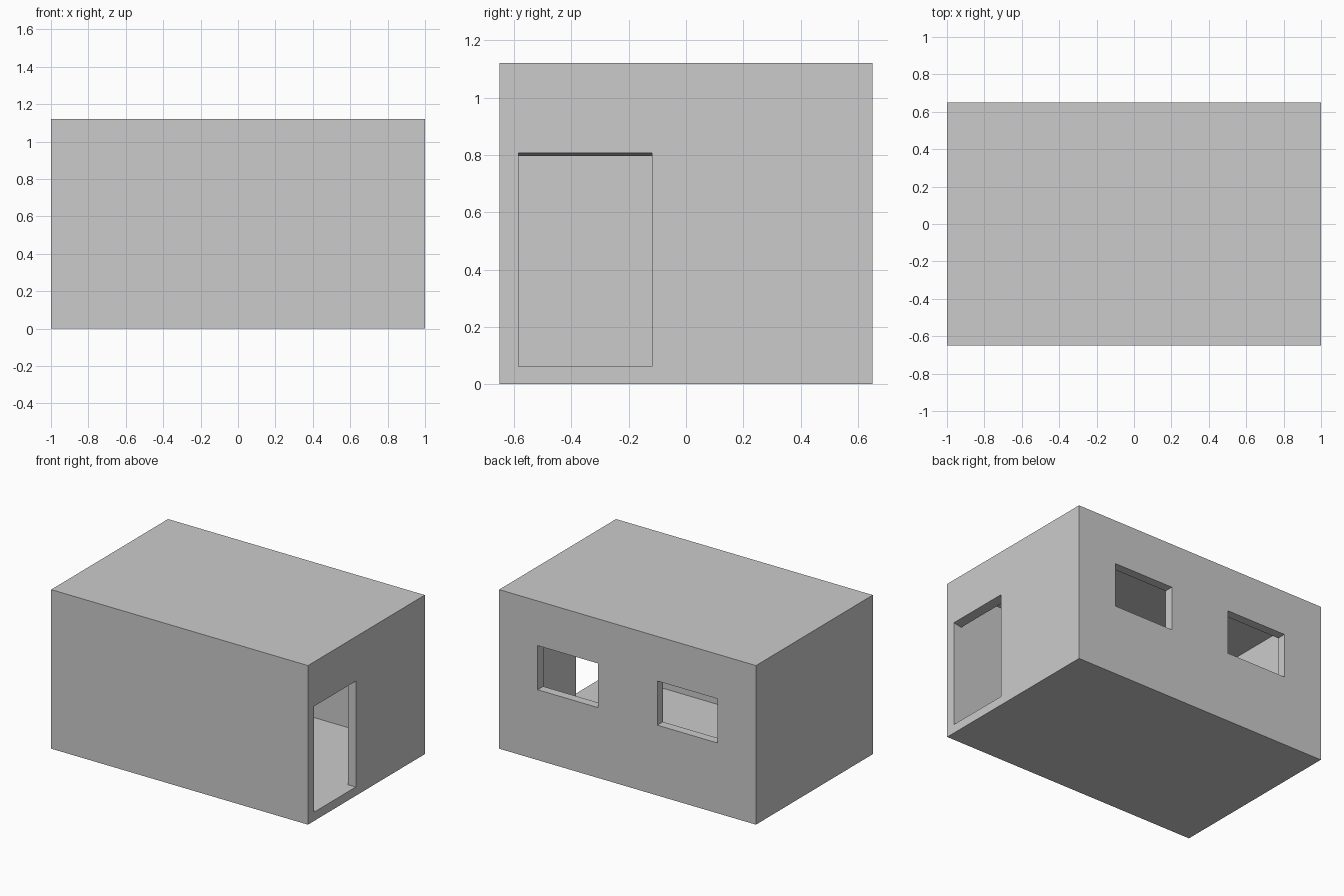
import bpy, bmesh

if "Cube" in bpy.data.objects:
    bpy.data.objects.remove(bpy.data.objects["Cube"])

T = 0.062            # wall and floor thickness
X, Y, H = 1.0, 0.65, 1.12


def block(name, x0, x1, y0, y1, z0, z1):
    """Axis-aligned box between two corners."""
    bm = bmesh.new()
    bmesh.ops.create_cube(bm, size=1)
    for v in bm.verts:
        v.co.x = x1 if v.co.x > 0 else x0
        v.co.y = y1 if v.co.y > 0 else y0
        v.co.z = z1 if v.co.z > 0 else z0
    me = bpy.data.meshes.new(name)
    bm.to_mesh(me)
    bm.free()
    ob = bpy.data.objects.new(name, me)
    bpy.context.collection.objects.link(ob)
    return ob


def cut(target, cutter):
    """Subtract the cutter from the target and discard it."""
    mod = target.modifiers.new(cutter.name, 'BOOLEAN')
    mod.operation = 'DIFFERENCE'
    mod.solver = 'EXACT'
    mod.object = cutter
    cutter.hide_render = True
    bpy.context.view_layer.objects.active = target
    bpy.ops.object.modifier_apply(modifier=mod.name)
    bpy.data.objects.remove(cutter)


# Outer shell of the room, with the hollow interior
shell = block("room_shell", -X, X, -Y, Y, 0, H)
cut(shell, block("interior", -X + T, X - T, -Y + T, Y - T, T, H - 0.058))

# Two windows in the back wall, mirrored about the middle
for s in (-1, 1):
    a, b = sorted((s * 0.232, s * 0.70))
    cut(shell, block("window_opening", a, b, Y - 0.1, Y + 0.1, 0.495, 0.806))

# Doorway in the right wall; its head drops slightly towards the inside
door = block("door_opening", X - 0.1, X + 0.1, -0.585, -0.118, T, 0.807)
for v in door.data.vertices:
    if v.co.z > 0.5:
        v.co.z += (v.co.x - X) * 0.011 / T
cut(shell, door)
